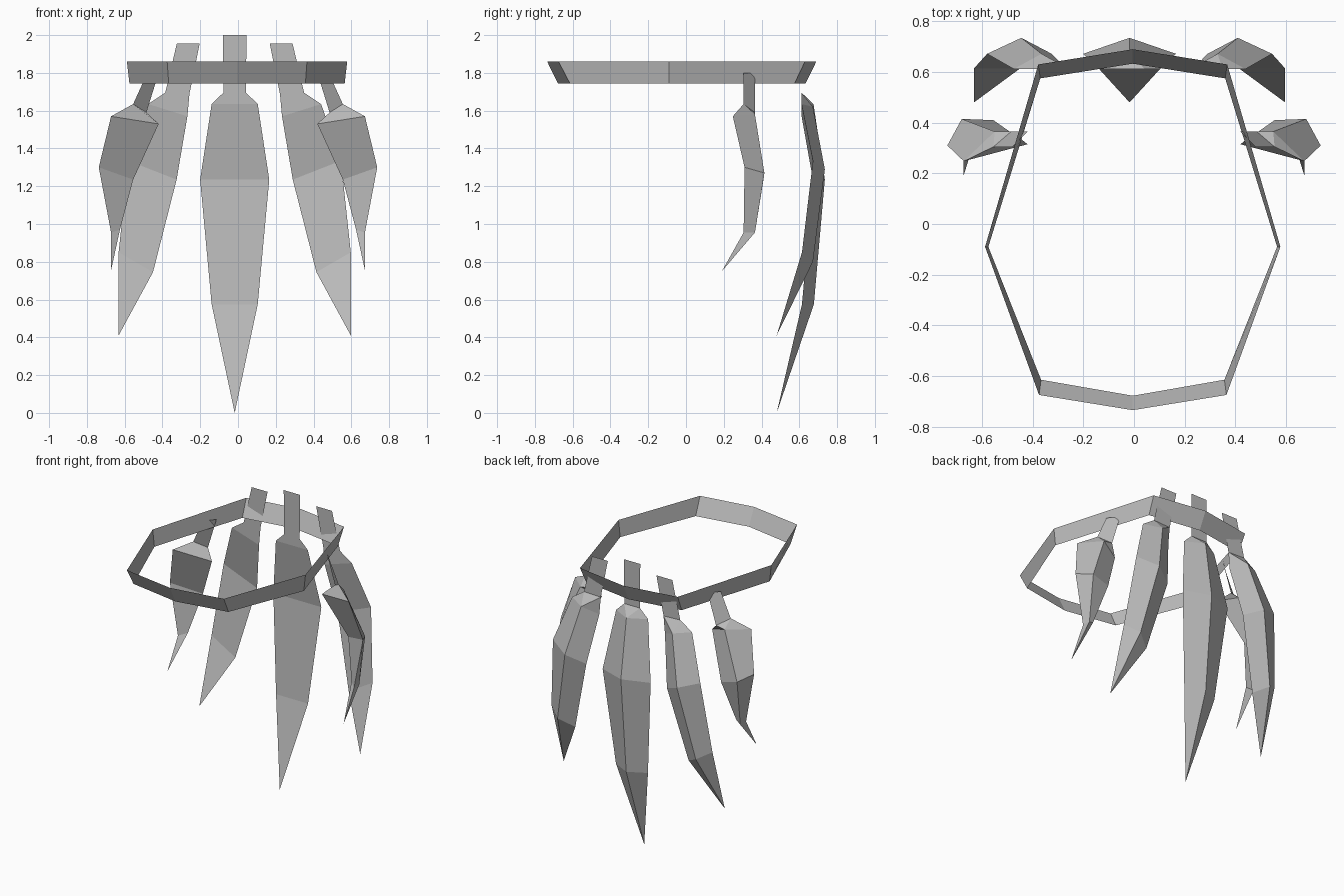
import bpy
import bmesh

default_cube = bpy.data.objects.get("Cube")
if default_cube:
    bpy.data.objects.remove(default_cube, do_unlink=True)

# One plain material for everything
grey = bpy.data.materials.new("plain grey")
grey.use_nodes = True
colour = (0.5, 0.5, 0.5, 1)
grey.diffuse_color = colour
grey.node_tree.nodes["Principled BSDF"].inputs["Base Color"].default_value = colour


def finish(bm, name):
    """Turn a bmesh into a flat shaded object."""
    mesh = bpy.data.meshes.new(name)
    bm.to_mesh(mesh)
    bm.free()
    mesh.materials.append(grey)
    obj = bpy.data.objects.new(name, mesh)
    bpy.context.collection.objects.link(obj)
    return obj


def full_ring(half, z):
    """Mirror a half outline (front to back) into a closed ring."""
    left_half = [(-x, y) for x, y in reversed(half[1:-1])]
    return [(x - 0.005, y, z) for x, y in half + left_half]


def make_belt():
    """Thin eight-sided band that flares outward at the top."""
    bm = bmesh.new()
    top = [(0, -0.735), (0.37, -0.675), (0.583, -0.09), (0.373, 0.63), (0, 0.69)]
    bottom = [(0, -0.678), (0.362, -0.615), (0.57, -0.09), (0.365, 0.575), (0, 0.633)]
    upper = [bm.verts.new(p) for p in full_ring(top, 1.86)]
    lower = [bm.verts.new(p) for p in full_ring(bottom, 1.745)]
    for i in range(len(upper)):
        j = (i + 1) % len(upper)
        bm.faces.new((lower[i], lower[j], upper[j], upper[i]))
    finish(bm, "belt")


def make_feather(name, strap_top, strap_bottom, rows, tip, mirror_x=None):
    """Flat strap plus a three-sided blade; each row is left edge, right edge, back ridge."""
    bm = bmesh.new()

    def vert(p):
        x = p[0] if mirror_x is None else 2 * mirror_x - p[0]
        return bm.verts.new((x, p[1], p[2]))

    def face(*verts):
        bm.faces.new(verts if mirror_x is None else verts[::-1])

    a, b = map(vert, strap_top)
    c, d = map(vert, strap_bottom)
    rings = [[vert(p) for p in row] for row in rows]
    end = vert(tip)

    # Strap and shoulder cap
    face(a, c, d, b)
    left, right, ridge = rings[0]
    face(c, left, right, d)
    face(d, right, ridge)
    face(d, ridge, c)
    face(c, ridge, left)

    # Blade sides and pointed end
    for i in range(3):
        j = (i + 1) % 3
        for up, low in zip(rings, rings[1:]):
            face(up[i], low[i], low[j], up[j])
        face(rings[-1][i], end, rings[-1][j])
    finish(bm, name)


make_belt()

# Long middle feather, symmetric about its own centre line
mid = -0.0175


def level(half_width, y, z):
    return [(mid - half_width, y, z), (mid + half_width, y, z)]


middle_rows = [
    level(half, y, z) + [(mid, y + 0.063, z)]
    for half, y, z in ((0.122, 0.612, 1.635), (0.183, 0.672, 1.235), (0.122, 0.614, 0.575))
]
make_feather("middle_feather", level(0.062, 0.612, 2.0), level(0.06, 0.612, 1.695),
             middle_rows, (mid, 0.48, 0))

# Back feathers, sweeping outward to each side
back = dict(
    strap_top=[(0.168, 0.612, 1.955), (0.289, 0.612, 1.955)],
    strap_bottom=[(0.222, 0.612, 1.69), (0.35, 0.612, 1.695)],
    rows=[
        [(0.233, 0.612, 1.57), (0.44, 0.612, 1.635), (0.33, 0.672, 1.62)],
        [(0.29, 0.672, 1.235), (0.545, 0.672, 1.335), (0.41, 0.735, 1.29)],
        [(0.415, 0.614, 0.745), (0.597, 0.614, 0.85), (0.51, 0.672, 0.80)],
    ],
    tip=(0.597, 0.48, 0.41),
)

# Short hip feathers, turned to follow the belt
hip = dict(
    strap_top=[(0.42, 0.365, 1.80), (0.48, 0.305, 1.80)],
    strap_bottom=[(0.485, 0.365, 1.59), (0.555, 0.305, 1.635)],
    rows=[
        [(0.42, 0.315, 1.53), (0.672, 0.248, 1.57), (0.55, 0.365, 1.58)],
        [(0.555, 0.41, 1.235), (0.737, 0.31, 1.30), (0.68, 0.415, 1.27)],
        [(0.625, 0.345, 0.97), (0.672, 0.305, 0.955), (0.67, 0.365, 0.955)],
    ],
    tip=(0.673, 0.19, 0.75),
)

for part, shape, axis in (("back_feather", back, mid), ("hip_feather", hip, 0)):
    make_feather("left_" + part, **shape)
    make_feather("right_" + part, mirror_x=axis, **shape)
